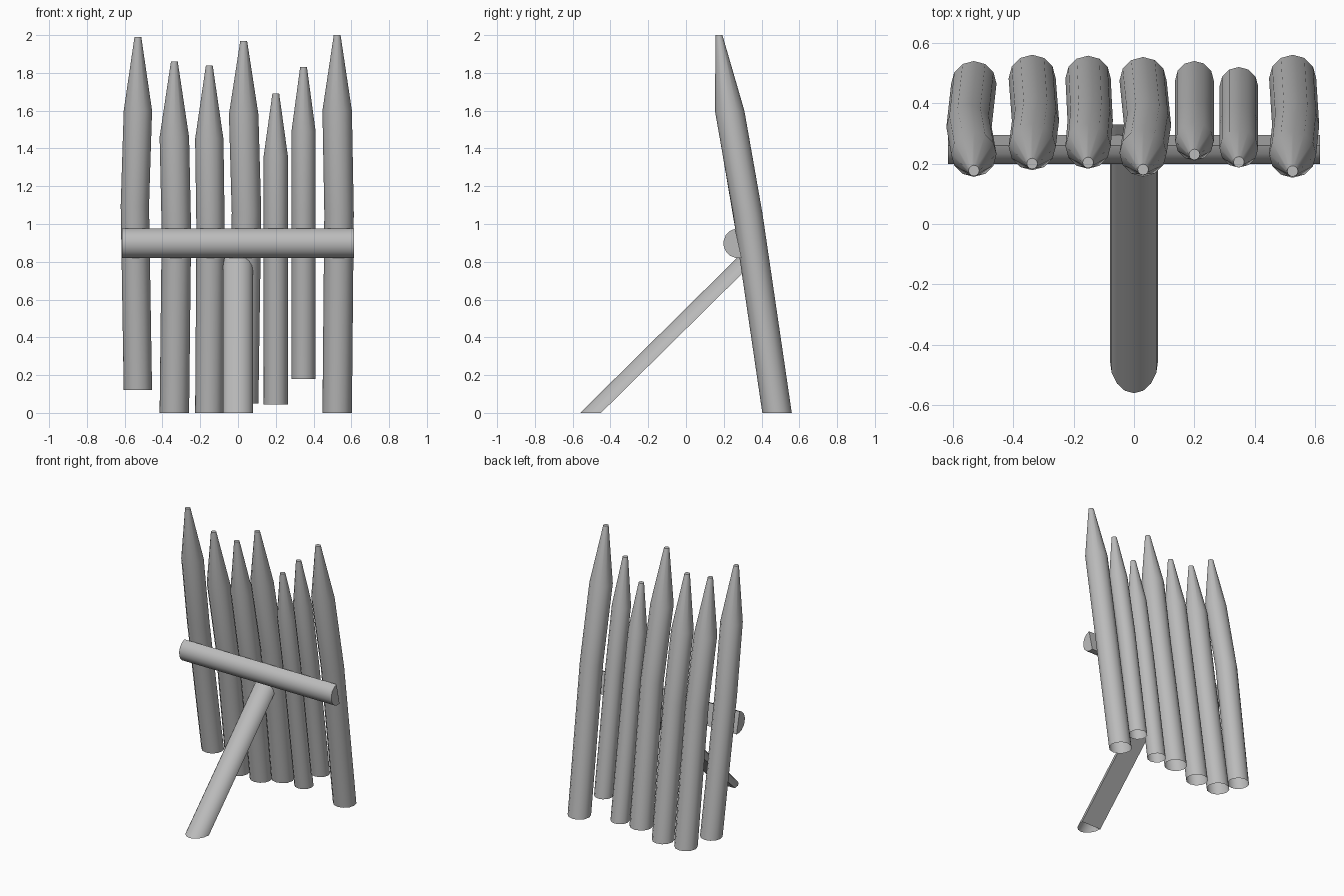
import bpy, bmesh
from math import sin, cos, pi

cube = bpy.data.objects.get("Cube")
if cube:
    bpy.data.objects.remove(cube)

wood = bpy.data.materials.new("grey wood")
wood.use_nodes = True
colour = (0.5, 0.5, 0.5, 1)
wood.diffuse_color = colour
wood.node_tree.nodes["Principled BSDF"].inputs["Base Color"].default_value = colour


def loft(name, rings, cap_start, cap_end):
    """Bridge a list of equal point rings into a smooth-shaded object."""
    bm = bmesh.new()
    loops = [[bm.verts.new(p) for p in ring] for ring in rings]
    n = len(rings[0])
    for a, b in zip(loops, loops[1:]):
        for i in range(n):
            j = (i + 1) % n
            bm.faces.new((a[i], a[j], b[j], b[i]))
    if cap_start:
        bm.faces.new(loops[0][::-1])
    if cap_end:
        bm.faces.new(loops[-1])
    bmesh.ops.recalc_face_normals(bm, faces=bm.faces)
    mesh = bpy.data.meshes.new(name)
    bm.to_mesh(mesh)
    bm.free()
    mesh.materials.append(wood)
    obj = bpy.data.objects.new(name, mesh)
    bpy.context.collection.objects.link(obj)
    bpy.ops.object.select_all(action='DESELECT')
    obj.select_set(True)
    bpy.context.view_layer.objects.active = obj
    bpy.ops.object.shade_smooth_by_angle(angle=0.6)
    return obj


def circle(x, y, z, r, sides=12):
    return [(x + r * cos(2 * pi * i / sides), y + r * sin(2 * pi * i / sides), z)
            for i in range(sides)]


def lean(z):
    """Depth of the leaning fence axis at height z."""
    return 0.482 - 0.147 * z if z < 1.1 else 0.32 - 0.178 * (z - 1.1)


# Stakes: x, sideways bow, radius, bottom, shoulder and tip heights
stakes = [
    (-0.53, -0.016, 0.075, 0.12, 1.60, 1.99),
    (-0.337, 0.011, 0.078, 0.00, 1.46, 1.86),
    (-0.152, 0.007, 0.075, 0.00, 1.45, 1.84),
    (0.03, 0.015, 0.078, 0.05, 1.58, 1.97),
    (0.20, 0.000, 0.064, 0.045, 1.36, 1.69),
    (0.347, 0.000, 0.064, 0.18, 1.49, 1.83),
    (0.525, 0.010, 0.078, 0.00, 1.60, 2.00),
]
for k, (x, bow, r, low, shoulder, tip) in enumerate(stakes):
    mid = low + (shoulder - low) * 0.66
    loft(f"stake_{k + 1}", [
        circle(x, lean(low), low, r),
        circle(x + bow, lean(mid), mid, r),
        circle(x, lean(shoulder), shoulder, r),
        circle(x, lean(tip) + 0.015, tip, 0.018),
    ], False, True)

# Half-round crossbar, flat side against the leaning stakes
tilt = 0.22
arc = [pi / 2 + tilt + pi * i / 8 for i in range(9)]
loft("crossbar", [[(x, 0.277 + 0.079 * cos(a), 0.898 + 0.079 * sin(a)) for a in arc]
                  for x in (-0.615, 0.615)], True, True)

# Half-round prop, round side up, cut level with the ground
half = [pi * i / 8 for i in range(9)]
foot = [(0.08 * cos(a), -0.45 - 0.11 * sin(a), 0) for a in half]
head = [(0.08 * cos(a), 0.33, 0.77 + 0.11 * sin(a)) for a in half]
loft("prop", [foot, head], False, True)
